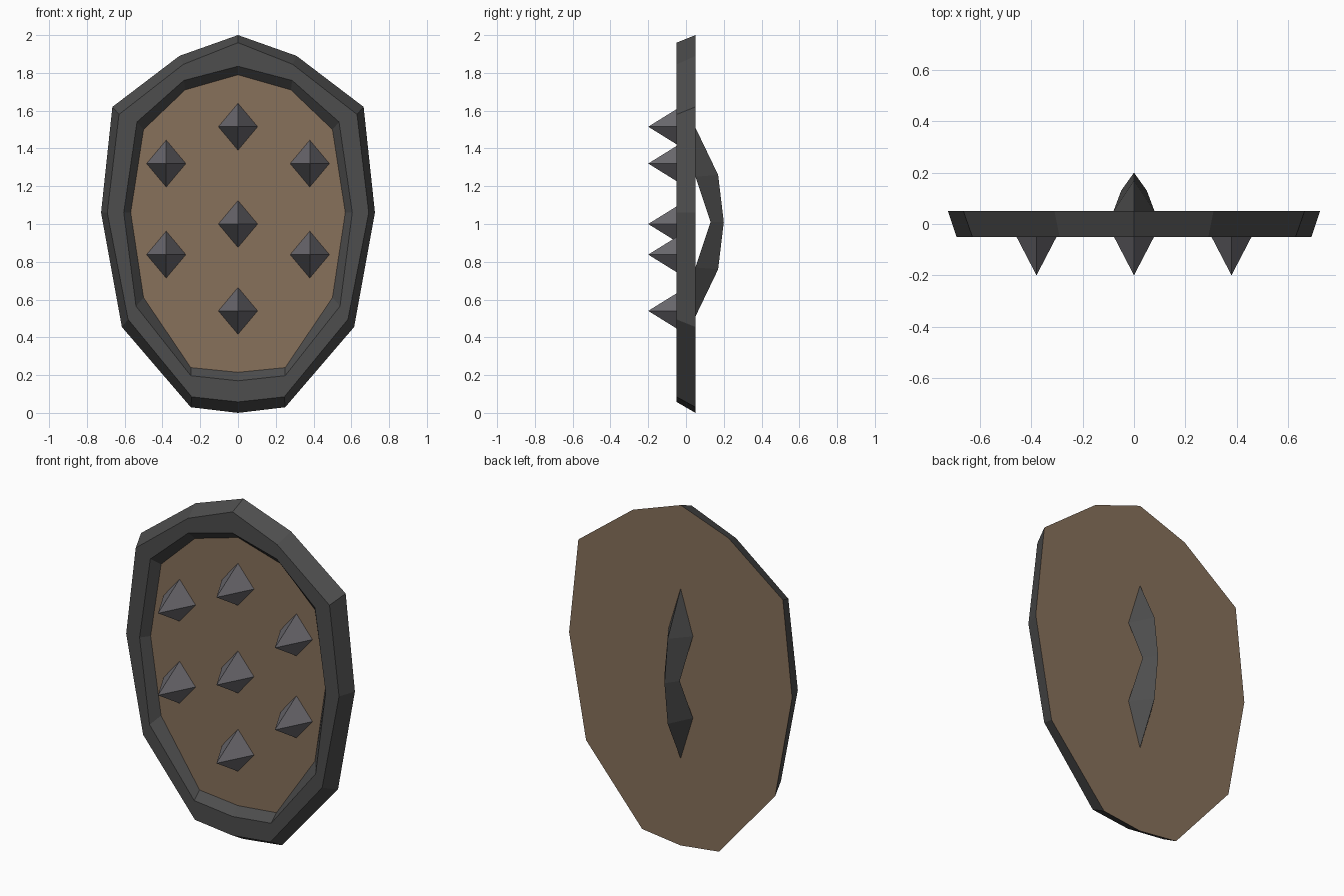
import bpy, bmesh

if "Cube" in bpy.data.objects:
    bpy.data.objects.remove(bpy.data.objects["Cube"])


def material(name, rgb):
    m = bpy.data.materials.new(name)
    m.diffuse_color = (*rgb, 1)
    m.use_nodes = True
    m.node_tree.nodes["Principled BSDF"].inputs["Base Color"].default_value = m.diffuse_color
    return m


wood = material("brown_wood", (0.245, 0.165, 0.105))
iron = material("dark_iron", (0.075, 0.075, 0.075))
steel = material("spike_steel", (0.145, 0.14, 0.155))


def finish(name, bm, mats):
    bmesh.ops.recalc_face_normals(bm, faces=bm.faces)
    me = bpy.data.meshes.new(name)
    bm.to_mesh(me)
    bm.free()
    for m in mats:
        me.materials.append(m)
    ob = bpy.data.objects.new(name, me)
    bpy.context.collection.objects.link(ob)
    return ob


def loft(bm, loops):
    """Bridge rings of equal length and cap both ends."""
    rings = [[bm.verts.new(p) for p in loop] for loop in loops]
    n = len(rings[0])
    for a, b in zip(rings, rings[1:]):
        for i in range(n):
            j = (i + 1) % n
            bm.faces.new((a[i], a[j], b[j], b[i]))
    return bm.faces.new(rings[0]), bm.faces.new(rings[-1])


def outline(y, half):
    """Mirror a right-hand half outline (top to bottom) into a full ring."""
    left = [(-x, z) for x, z in half[-2:0:-1]]
    return [(x, y, z) for x, z in half + left]


# shield body: rim rings from the back, round the front, into the recess
bm = bmesh.new()
caps = loft(bm, [
    outline(0.05, [(0, 2.0), (0.31, 1.89), (0.665, 1.62), (0.725, 1.06),
                   (0.615, 0.455), (0.25, 0.03), (0, 0)]),
    outline(-0.05, [(0, 1.96), (0.29, 1.845), (0.63, 1.58), (0.692, 1.06),
                    (0.582, 0.495), (0.245, 0.085), (0, 0.058)]),
    outline(-0.05, [(0, 1.835), (0.287, 1.76), (0.535, 1.54), (0.605, 1.06),
                    (0.54, 0.565), (0.25, 0.197), (0, 0.17)]),
    outline(0.0, [(0, 1.79), (0.28, 1.71), (0.5, 1.5), (0.568, 1.06),
                  (0.5, 0.61), (0.25, 0.24), (0, 0.215)]),
])
for f in caps:  # wooden front panel and back board
    f.material_index = 1
finish("shield_body", bm, [iron, wood])

# four-sided spikes on the front panel
for k, (x, z) in enumerate([(0, 1.515), (0, 1.0), (0, 0.54),
                            (-0.38, 1.32), (0.38, 1.32),
                            (-0.38, 0.838), (0.38, 0.838)]):
    bm = bmesh.new()
    base = [bm.verts.new((x + dx, 0, z + dz)) for dx, dz in
            [(0.104, 0), (0, 0.124), (-0.104, 0), (0, -0.124)]]
    tip = bm.verts.new((x, -0.2, z))
    bm.faces.new(base)
    for i in range(4):
        bm.faces.new((base[i], base[(i + 1) % 4], tip))
    finish(f"spike_{k + 1}", bm, [steel])

# back handle: triangular sections (ridge, two sides) closed to a point at each end
bm = bmesh.new()
caps = loft(bm, [
    [(0, 0.17, 1.26), (0.08, 0.05, 1.25), (-0.08, 0.05, 1.25)],
    [(0, 0.2, 1.01), (0.05, 0.13, 1.01), (-0.05, 0.13, 1.01)],
    [(0, 0.17, 0.76), (0.08, 0.05, 0.77), (-0.08, 0.05, 0.77)],
])
for cap, z in zip(caps, (1.51, 0.51)):
    ring = list(cap.verts)
    bm.faces.remove(cap)
    end = bm.verts.new((0, 0.05, z))
    for i in range(3):
        bm.faces.new((ring[i], ring[(i + 1) % 3], end))
finish("handle", bm, [iron])
